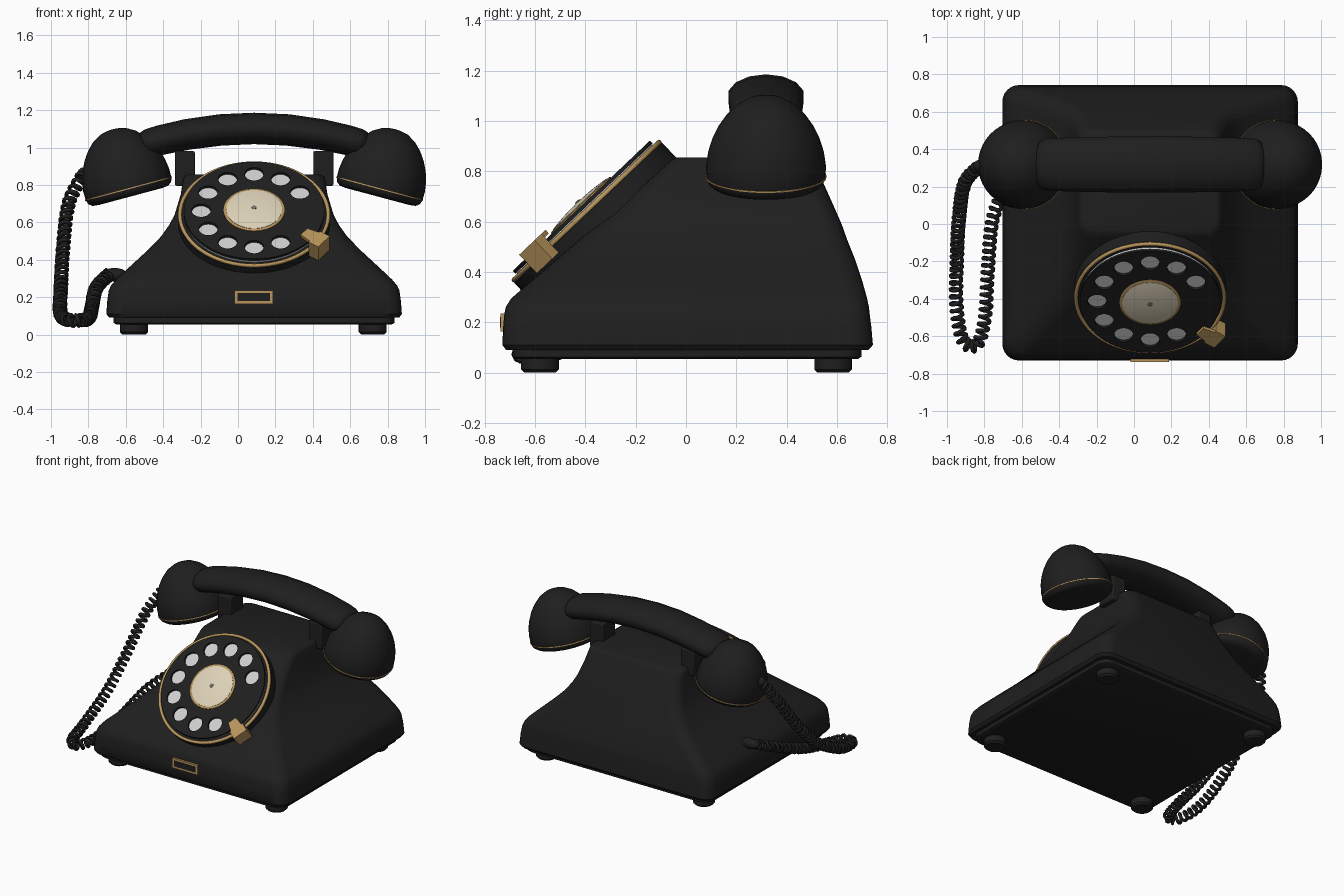
import bpy, bmesh, math
from mathutils import Matrix, Vector

if "Cube" in bpy.data.objects:
    bpy.data.objects.remove(bpy.data.objects["Cube"])

CX = 0.086           # middle of the telephone (the cord hangs out on the left)
HY = 0.318           # handset line


def material(name, rgb):
    m = bpy.data.materials.new(name)
    m.diffuse_color = (*rgb, 1)
    m.use_nodes = True
    m.node_tree.nodes["Principled BSDF"].inputs["Base Color"].default_value = m.diffuse_color
    return m


BLACK = material("black", (0.0135, 0.0135, 0.0135))
GOLD = material("gold", (0.48, 0.30, 0.105))
IVORY = material("ivory", (0.72, 0.64, 0.48))
WHITE = material("pale_grey", (0.62, 0.62, 0.62))
PIN = material("grey_pin", (0.18, 0.165, 0.14))


def finish(name, bm, mat, matrix=None, angle=35, bevel=0):
    bmesh.ops.recalc_face_normals(bm, faces=bm.faces)
    me = bpy.data.meshes.new(name)
    bm.to_mesh(me)
    bm.free()
    me.materials.append(mat)
    ob = bpy.data.objects.new(name, me)
    bpy.context.collection.objects.link(ob)
    if matrix:
        ob.matrix_world = matrix
    if bevel:
        b = ob.modifiers.new("bevel", 'BEVEL')
        b.width, b.segments = bevel, 2
    smooth(ob, angle)
    return ob


def smooth(ob, angle, convert=False):
    bpy.ops.object.select_all(action='DESELECT')
    ob.select_set(True)
    bpy.context.view_layer.objects.active = ob
    if convert:
        bpy.ops.object.convert(target='MESH')
    bpy.ops.object.shade_smooth_by_angle(angle=math.radians(angle))


def loft(name, rings, mat, matrix=None, angle=35):
    """Skin a stack of closed rings and cap both ends."""
    bm = bmesh.new()
    loops = [[bm.verts.new(p) for p in ring] for ring in rings]
    for a, b in zip(loops, loops[1:]):
        for i in range(len(a)):
            j = (i + 1) % len(a)
            bm.faces.new((a[i], a[j], b[j], b[i]))
    bm.faces.new(loops[0])
    bm.faces.new(loops[-1])
    return finish(name, bm, mat, matrix, angle)


def lathe(name, profile, mat, matrix=None, segs=48, angle=35):
    """Turn (radius, height) points about z."""
    ang = [math.tau * i / segs for i in range(segs)]
    return loft(name, [[(r * math.cos(a), r * math.sin(a), h) for a in ang]
                       for r, h in profile], mat, matrix, angle)


def box(name, centre, size, mat, matrix=None, bevel=0):
    bm = bmesh.new()
    bmesh.ops.create_cube(bm, size=1, matrix=Matrix.Translation(centre) @ Matrix.Diagonal((*size, 1)))
    return finish(name, bm, mat, matrix, bevel=bevel)


def ring(name, radius, thick, mat, matrix, segs=64):
    """Torus about z."""
    bm = bmesh.new()
    grid = []
    for i in range(segs):
        a = math.tau * i / segs
        grid.append([bm.verts.new(((radius + thick * math.cos(b)) * math.cos(a),
                                   (radius + thick * math.cos(b)) * math.sin(a),
                                   thick * math.sin(b)))
                     for b in [math.tau * k / 8 for k in range(8)]])
    for i in range(segs):
        p, q = grid[i], grid[(i + 1) % segs]
        for k in range(8):
            m = (k + 1) % 8
            bm.faces.new((p[k], q[k], q[m], p[m]))
    return finish(name, bm, mat, matrix, 60)


def rounded_rect(w, y0, y1, r, z):
    pts = []
    for sx, y, start in ((1, y1 - r, 0), (-1, y1 - r, 90), (-1, y0 + r, 180), (1, y0 + r, 270)):
        for k in range(7):
            a = math.radians(start + 15 * k)
            pts.append((CX + sx * (w - r) + r * math.cos(a), y + r * math.sin(a), z))
    return pts


# Body: rounded rectangles (half width, front, back, corner radius, height)
body = [(.775, -.715, .725, .08, .09), (.79, -.73, .743, .09, .11), (.785, -.727, .737, .09, .18),
        (.777, -.722, .73, .09, .235), (.765, -.716, .727, .09, .262), (.737, -.695, .72, .09, .295),
        (.66, -.612, .70, .09, .367), (.57, -.515, .672, .09, .45), (.497, -.427, .642, .09, .525),
        (.453, -.355, .62, .09, .587), (.425, -.292, .597, .085, .64), (.392, -.163, .548, .08, .75),
        (.38, -.075, .507, .08, .83), (.373, -.056, .495, .08, .847), (.355, -.036, .475, .07, .856)]
loft("body", [rounded_rect(*b) for b in body], BLACK, angle=40)
loft("base_plate", [rounded_rect(.738, -.675, .685, .07, .055), rounded_rect(.752, -.69, .697, .08, .063),
                    rounded_rect(.752, -.69, .697, .08, .095)], BLACK)

# Feet
for sx in (-1, 1):
    for y in (-.58, .585):
        lathe("foot", [(.062, 0), (.075, .013), (.075, .06)], BLACK,
              Matrix.Translation((CX - .004 + sx * .638, y, 0)), 24)

# Cradle posts
for sx in (-1, 1):
    box("cradle_post", (CX + sx * .37, HY, .888), (.107, .15, .185), BLACK, bevel=.008)

# Handset grip: elliptical sections along a shallow arch
grip = []
for d, s in [(-.597, .66), (-.588, .82), (-.56, .92), (-.5, .95), (-.36, .98), (-.18, 1), (0, 1),
             (.18, 1), (.36, .98), (.5, .95), (.56, .92), (.588, .82), (.597, .66)]:
    zc, slope = 1.102 - .25 * d * d, math.atan(-.5 * d)
    sec = []
    for k in range(14):
        a = math.tau * (k + .5) / 14
        v = .084 * s * math.sin(a)
        sec.append((CX + d - v * math.sin(slope), HY + .153 * s * math.cos(a), zc + v * math.cos(slope)))
    grip.append(sec)
loft("handset_grip", grip, BLACK, angle=45)

# Ear and mouth cups, tilted outward
cup = [(.175, -.030), (.21, -.026), (.23, -.010), (.237, .012), (.238, .06), (.23, .115), (.214, .165),
       (.19, .215), (.158, .262), (.118, .303), (.07, .331), (.03, .340), (.005, .342)]
for sx in (-1, 1):
    M = Matrix.Translation((CX + sx * .668, HY, .767)) @ Matrix.Rotation(sx * math.radians(15), 4, 'Y')
    lathe("handset_cup", cup, BLACK, M, 40, 50)
    lathe("cup_trim", [(.232, .010), (.2405, .010), (.2405, .016), (.232, .016)], GOLD, M, 40)

# Dial, built flat then tilted onto the sloping front
D = Matrix.Translation((CX, -.397, .644)) @ Matrix.Rotation(math.radians(43.5), 4, 'X')
lathe("dial_base", [(.405, -.095), (.405, -.012), (.395, -.003), (.36, -.003)], BLACK, D, 64)
ring("dial_rim", .397, .0105, GOLD, D @ Matrix.Translation((0, 0, -.003)))
lathe("number_plate", [(.372, -.01), (.372, .010)], WHITE, D, 64)

# Finger wheel: filled outline with ten finger holes
cu = bpy.data.curves.new("finger_wheel", 'CURVE')
cu.dimensions, cu.fill_mode, cu.extrude = '2D', 'BOTH', .008


def circle(cx, cy, r, n):
    s = cu.splines.new('POLY')
    s.points.add(n - 1)
    for i, p in enumerate(s.points):
        a = math.tau * i / n
        p.co = (cx + r * math.cos(a), cy + r * math.sin(a), 0, 1)
    s.use_cyclic_u = True


circle(0, 0, .376, 64)
for deg in range(30, 301, 30):
    t = math.radians(deg)
    circle(.283 * math.cos(t), .283 * math.sin(t), .051, 24)
wheel = bpy.data.objects.new("finger_wheel", cu)
bpy.context.collection.objects.link(wheel)
wheel.matrix_world = D @ Matrix.Translation((0, 0, .0195))
cu.materials.append(BLACK)
smooth(wheel, 35, True)

# Dial centre
lathe("centre_trim", [(.163, .02), (.163, .031), (.157, .034), (.145, .034)], GOLD, D)
lathe("centre_disc", [(.149, .028), (.149, .036), (.125, .040), (.09, .044), (.05, .047), (.005, .048)],
      IVORY, D)
lathe("centre_pin", [(.013, .04), (.013, .050), (.008, .053)], PIN, D, 16)

# Finger stop: block outside the rim with a pointed tongue over the wheel
S = D @ Matrix.Rotation(math.radians(-36), 4, 'Z')
box("finger_stop_block", (.43, 0, .005), (.064, .104, .102), GOLD, S)
loft("finger_stop_tongue", [[(.33, -.03, z), (.45, -.052, z), (.45, .052, z), (.33, .03, z)]
                            for z in (.036, .056)], GOLD, S)

# Front name frame
box("name_frame", (CX - .002, -.729, .20), (.205, .016, .072), GOLD)
box("name_panel", (CX - .002, -.7375, .20), (.173, .003, .042), BLACK)

# Coiled cord: a helix wound on a smooth hanging path
knots = [Vector(p) for p in ((-.825, .31, .86), (-.905, .22, .70), (-.935, .04, .46), (-.947, -.17, .26),
                             (-.95, -.43, .12), (-.915, -.62, .08), (-.84, -.645, .076),
                             (-.797, -.50, .09), (-.782, -.25, .145), (-.757, .02, .25), (-.69, .19, .32))]


def path(t):
    """Catmull-Rom point, t in 0..1."""
    n = len(knots) - 1
    i = min(int(t * n), n - 1)
    f = t * n - i
    a, b, c, d = (knots[min(max(k, 0), n)] for k in (i - 1, i, i + 1, i + 2))
    return .5 * (2 * b + (c - a) * f + (2 * a - 5 * b + 4 * c - d) * f * f + (3 * b - a - 3 * c + d) * f ** 3)


fine = [path(i / 900) for i in range(901)]
dist = [0]
for p, q in zip(fine, fine[1:]):
    dist.append(dist[-1] + (q - p).length)
coils, per = 56, 12
cord = bpy.data.curves.new("coiled_cord", 'CURVE')
cord.dimensions, cord.bevel_depth, cord.bevel_resolution = '3D', .0115, 1
cord.materials.append(BLACK)
sp = cord.splines.new('POLY')
sp.points.add(coils * per)
k = 0
for i, pt in enumerate(sp.points):
    want = dist[-1] * i / (coils * per)
    while k < 899 and dist[k + 1] < want:
        k += 1
    tan = (fine[k + 1] - fine[k]).normalized()
    side = Vector((1, 0, .3)).cross(tan).normalized()
    up = tan.cross(side)
    a = math.tau * i / per
    pt.co = (*(fine[k] + .029 * (math.cos(a) * side + math.sin(a) * up)), 1)
ob = bpy.data.objects.new("coiled_cord", cord)
bpy.context.collection.objects.link(ob)
smooth(ob, 60, True)

# Cord grommets at the cup and the body
for c, r in (((-.82, .31, .86), (.04, .035, .035)), ((-.66, .20, .32), (.07, .036, .036))):
    bm = bmesh.new()
    bmesh.ops.create_uvsphere(bm, u_segments=16, v_segments=10, radius=1,
                              matrix=Matrix.Translation(c) @ Matrix.Diagonal((*r, 1)))
    finish("cord_grommet", bm, BLACK, angle=60)
